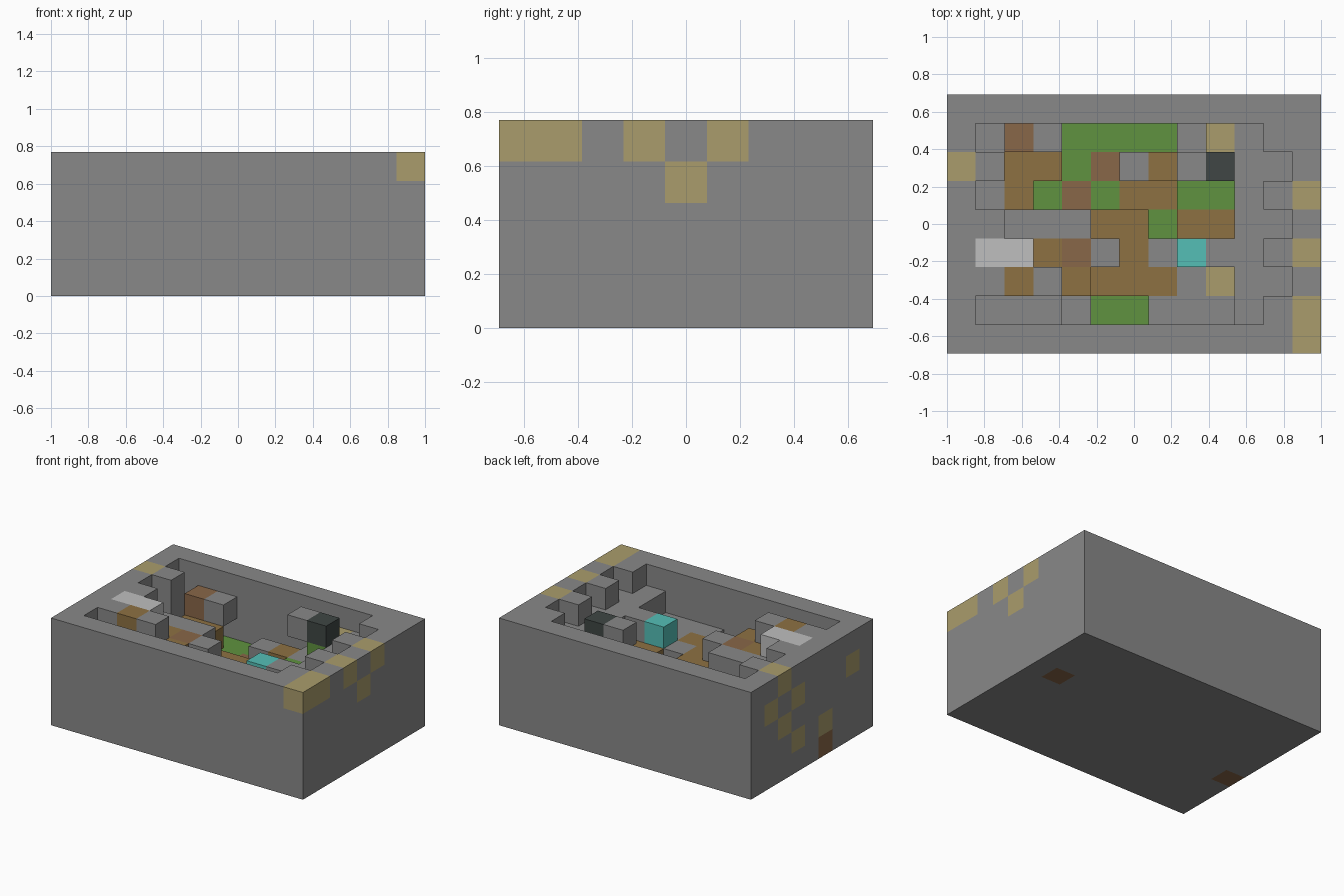
import bpy
import bmesh
from mathutils import Vector

if "Cube" in bpy.data.objects:
    bpy.data.objects.remove(bpy.data.objects["Cube"], do_unlink=True)

# Grid of the carved block: columns along x, rows along y, layers along z
COLS, ROWS, LAYERS = 13, 9, 5
UNIT = 2 / COLS

# Flat colours, keyed by the letter used in the pit map
COLOURS = {
    "S": ("stone_grey", (0.25, 0.25, 0.25)),
    "D": ("earth_brown", (0.27, 0.165, 0.055)),
    "C": ("copper_brown", (0.25, 0.135, 0.065)),
    "G": ("moss_green", (0.115, 0.29, 0.05)),
    "T": ("sand_ore", (0.40, 0.335, 0.15)),
    "K": ("coal_black", (0.05, 0.062, 0.058)),
    "W": ("pale_rock", (0.52, 0.52, 0.52)),
    "A": ("aqua_crystal", (0.09, 0.52, 0.47)),
}
LETTERS = list(COLOURS)


def make_material(name, colour):
    mat = bpy.data.materials.new(name)
    mat.use_nodes = True
    rgba = (*colour, 1)
    mat.diffuse_color = rgba
    bsdf = next(n for n in mat.node_tree.nodes if n.type == "BSDF_PRINCIPLED")
    bsdf.inputs["Base Color"].default_value = rgba
    return mat


MATERIALS = [make_material(*COLOURS[letter]) for letter in LETTERS]


def build_blocks(name, cells):
    """Make one mesh from the exposed sides of a set of coloured cells."""
    bm = bmesh.new()
    corners = {}

    def corner(p):
        key = tuple(round(v) for v in p)
        if key not in corners:
            x, y, z = key
            corners[key] = bm.verts.new(
                ((x - COLS / 2) * UNIT, (y - ROWS / 2) * UNIT, z * UNIT))
        return corners[key]

    for cell, letter in cells.items():
        centre = Vector(cell) + Vector((0.5, 0.5, 0.5))
        for axis in range(3):
            for sign in (-1, 1):
                n = Vector((0, 0, 0))
                n[axis] = sign
                if tuple(int(c + d) for c, d in zip(cell, n)) in cells:
                    continue
                u = Vector((0, 0, 0))
                u[(axis + 1) % 3] = 1
                v = n.cross(u)
                quad = [centre + (n + a * u + b * v) / 2
                        for a, b in ((-1, -1), (1, -1), (1, 1), (-1, 1))]
                face = bm.faces.new([corner(p) for p in quad])
                face.material_index = LETTERS.index(letter)

    mesh = bpy.data.meshes.new(name)
    for mat in MATERIALS:
        mesh.materials.append(mat)
    bm.to_mesh(mesh)
    bm.free()
    obj = bpy.data.objects.new(name, mesh)
    bpy.context.collection.objects.link(obj)
    return obj


# Pit inside the rim, back row first: column heights and top colours
PIT = [
    ("32222223445", "SSGGGGGSTSS"),
    ("53322333444", "SDDGCSDSGSS"),
    ("33222223345", "SDGCGDDGGSS"),
    ("54443323344", "SSSSDDGDDSS"),
    ("55444334445", "WWDCSDSASSS"),
    ("55543333344", "SDSDDDDSTSS"),
    ("44432233345", "SSSSGGSSSSS"),
]

# Solid block of stone with the pit carved out of its top
block = {}
for i in range(COLS):
    for j in range(ROWS):
        height, top = LAYERS, "S"
        if 0 < i < COLS - 1 and 0 < j < ROWS - 1:
            heights, tops = PIT[ROWS - 2 - j]
            height, top = int(heights[i - 1]), tops[i - 1]
        for k in range(height):
            block[i, j, k] = top if k == height - 1 else "S"

# Ore in the rim and outer walls
EAST, TOP = COLS - 1, LAYERS - 1
for j in (0, 1, 3, 5):
    block[EAST, j, TOP] = "T"
block[EAST, 4, 3] = "T"
for j, k in ((6, TOP), (5, 3), (7, 3), (6, 2), (5, 1), (1, 3), (3, 1)):
    block[0, j, k] = "T"

# Copper patches reaching the underside
block[0, 3, 0] = "C"
block[EAST - 1, 5, 0] = "C"

build_blocks("carved_stone_block", block)

# Ledges bridging over the pit floor
build_blocks("copper_ledge", {(2, 7, 3): "C", (3, 7, 3): "S"})
build_blocks("coal_ledge", {(8, 6, TOP): "S", (9, 6, TOP): "K"})
